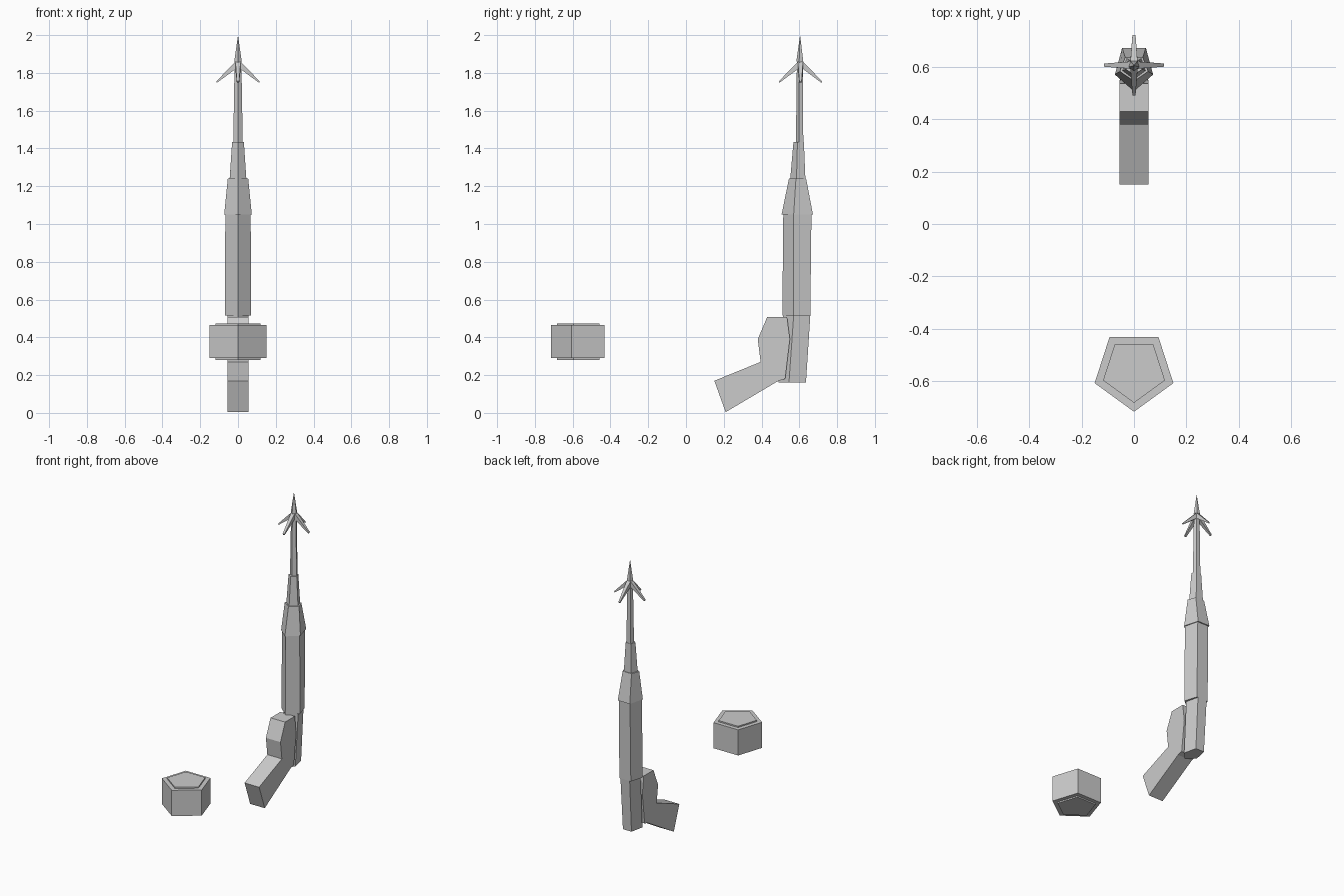
import bpy, bmesh, math
from mathutils import Matrix, Vector

cube = bpy.data.objects.get("Cube")
if cube:
    bpy.data.objects.remove(cube, do_unlink=True)

grey = bpy.data.materials.new("plain_grey")
grey.use_nodes = True
grey.diffuse_color = (0.6, 0.6, 0.6, 1)
grey.node_tree.nodes["Principled BSDF"].inputs["Base Color"].default_value = (0.6, 0.6, 0.6, 1)


def loft(name, rings):
    """Skin a closed flat-shaded solid through equal-sized rings of points."""
    bm = bmesh.new()
    loops = [[bm.verts.new(p) for p in ring] for ring in rings]
    count = len(loops[0])
    for low, high in zip(loops, loops[1:]):
        for i in range(count):
            j = (i + 1) % count
            bm.faces.new((low[i], low[j], high[j], high[i]))
    bm.faces.new(loops[0][::-1])
    bm.faces.new(loops[-1])
    bmesh.ops.remove_doubles(bm, verts=bm.verts, dist=0.0001)
    bmesh.ops.recalc_face_normals(bm, faces=bm.faces)
    mesh = bpy.data.meshes.new(name)
    bm.to_mesh(mesh)
    bm.free()
    mesh.materials.append(grey)
    obj = bpy.data.objects.new(name, mesh)
    bpy.context.collection.objects.link(obj)
    return obj


def pentagon(z, half_width, front, side, back):
    """Five-sided section with a corner to the front and a flat back."""
    rear = half_width * 0.62
    return [(0, front, z), (half_width, side, z), (rear, back, z),
            (-rear, back, z), (-half_width, side, z)]


# Separate drum with a thin raised plate above and below
def drum(name, radius, bottom, top):
    rings = []
    for z in (bottom, top):
        angles = [math.radians(-90 + 72 * i) for i in range(5)]
        rings.append([(radius * math.cos(a), -0.558 + radius * math.sin(a), z) for a in angles])
    loft(name, rings)


drum("drum_body", 0.158, 0.29, 0.465)
drum("drum_top_plate", 0.124, 0.465, 0.474)
drum("drum_bottom_plate", 0.124, 0.281, 0.29)

# Stacked barrel: height, half width, then front, side and back depth
sections = {
    "lower_receiver": [(0.16, 0.052, 0.49, 0.545, 0.635), (0.515, 0.056, 0.515, 0.57, 0.658)],
    "main_barrel": [(0.515, 0.07, 0.51, 0.57, 0.658), (1.05, 0.067, 0.515, 0.57, 0.664)],
    "barrel_collar": [(1.05, 0.073, 0.506, 0.57, 0.672), (1.24, 0.054, 0.545, 0.582, 0.636)],
    "barrel_neck": [(1.24, 0.044, 0.552, 0.585, 0.632), (1.435, 0.031, 0.569, 0.59, 0.624)],
    "spear_shaft": [(1.435, 0.025, 0.582, 0.597, 0.621), (1.86, 0.018, 0.587, 0.599, 0.618)],
    "spear_tip": [(1.86, 0.02, 0.584, 0.599, 0.621), (2.0, 0, 0.604, 0.604, 0.604)],
}
for name, rings in sections.items():
    loft(name, [pentagon(*ring) for ring in rings])

# Four swept-back barbs
root = [(0.008, 0.014, 1.865), (0.008, -0.014, 1.865), (0.014, -0.014, 1.82), (0.014, 0.014, 1.82)]
end = [(0.115, 0.006, 1.755), (0.115, -0.006, 1.755), (0.112, -0.006, 1.747), (0.112, 0.006, 1.747)]
for i, side in enumerate(("left", "back", "right", "front")):
    turn = Matrix.Translation((0, 0.606, 0)) @ Matrix.Rotation(i * math.pi / 2, 4, "Z")
    loft(side + "_barb", [[turn @ Vector(p) for p in ring] for ring in (root, end)])

# Grip and stock cut from one side profile
profile = [(0.15, 0.17), (0.21, 0.004), (0.49, 0.17), (0.525, 0.18), (0.55, 0.39),
           (0.535, 0.508), (0.43, 0.508), (0.38, 0.39), (0.395, 0.27)]
loft("grip", [[(x, y, z) for y, z in profile] for x in (-0.055, 0.055)])
